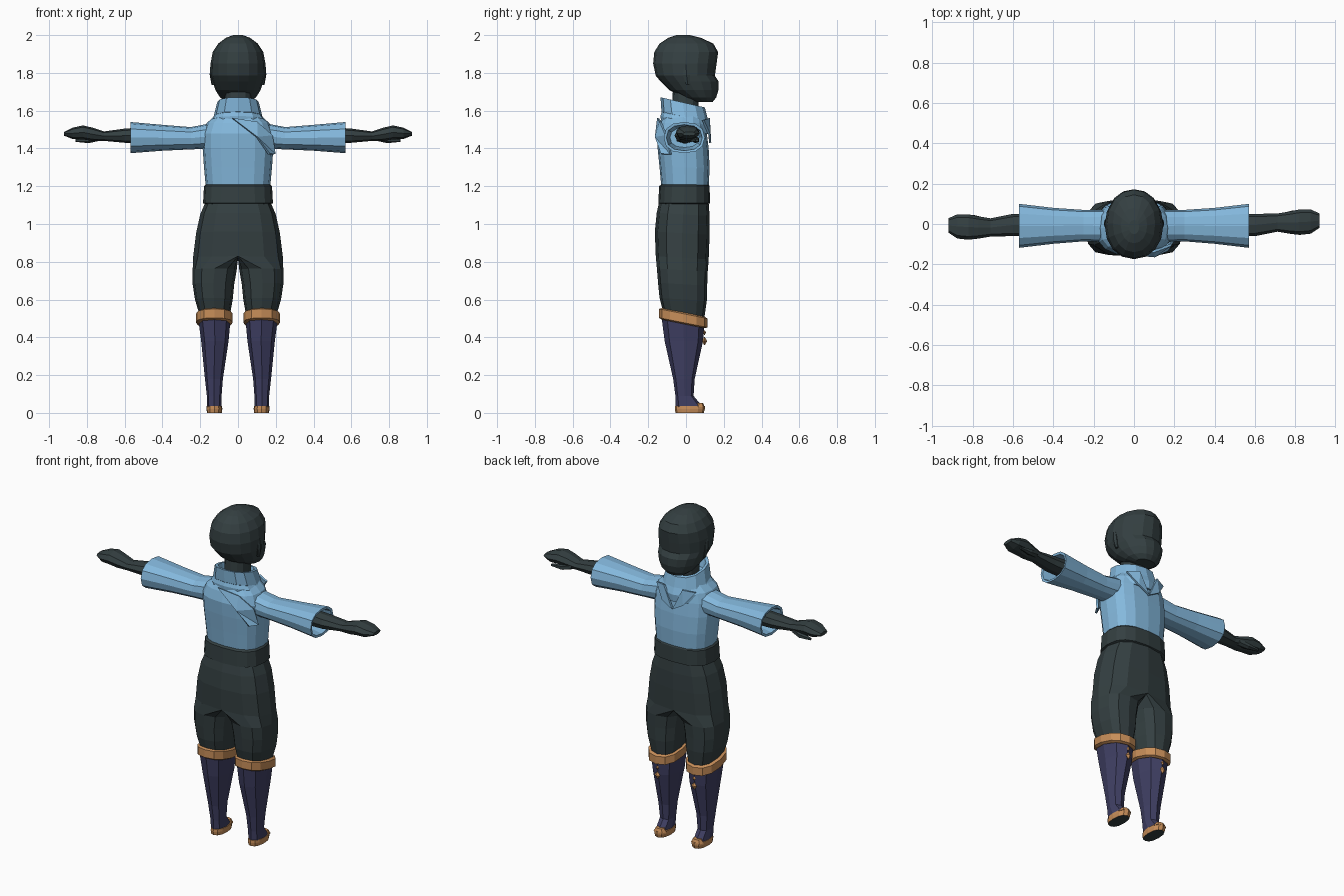
import bpy, bmesh, math

cube = bpy.data.objects.get("Cube")
if cube:
    bpy.data.objects.remove(cube, do_unlink=True)


def material(name, red, green, blue):
    mat = bpy.data.materials.new(name)
    mat.use_nodes = True
    colour = (red, green, blue, 1)
    mat.diffuse_color = colour
    shader = next(node for node in mat.node_tree.nodes if node.type == 'BSDF_PRINCIPLED')
    shader.inputs["Base Color"].default_value = colour
    shader.inputs["Roughness"].default_value = .9
    return mat


slate = material("dark slate", .034, .05, .053)
sky_blue = material("sky blue", .23, .48, .72)
navy = material("navy leather", .05, .05, .125)
tan = material("tan trim", .57, .27, .1)


def finish(name, bm, *mats):
    bmesh.ops.recalc_face_normals(bm, faces=bm.faces)
    mesh = bpy.data.meshes.new(name)
    bm.to_mesh(mesh)
    bm.free()
    for mat in mats:
        mesh.materials.append(mat)
    obj = bpy.data.objects.new(name, mesh)
    bpy.context.collection.objects.link(obj)
    return obj


def signed_power(value, power):
    return math.copysign(abs(value) ** power, value)


def upright(height, across, depth):
    return across, depth, height


def sideways(height, across, depth):
    return height, depth, across


def loft(name, rings, mat, sides=12, power=.85, side=1, place=upright, tilt=0, flat=0):
    """Skin rings of (height, inner, outer, back, front).

    Rings above the flat height become half sections, cut along their inner edge.
    """
    bm = bmesh.new()
    loops = []
    for height, inner, outer, back, front in rings:
        halved = flat and height > flat
        centre = inner if halved else (inner + outer) / 2
        middle = (back + front) / 2
        loop = []
        for i in range(sides):
            angle = math.tau * i / sides
            cosine = signed_power(math.cos(angle), power)
            sine = signed_power(math.sin(angle), power)
            across = centre + cosine * (outer - centre if cosine > 0 else centre - inner)
            depth = middle + sine * (front - back) / 2
            x, y, z = place(height, across, depth)
            loop.append(bm.verts.new((side * x, y, z + tilt * y)))
        loops.append(loop)
    for low, high in zip(loops, loops[1:]):
        for i in range(sides):
            bm.faces.new((low[i - 1], low[i], high[i], high[i - 1]))
    bm.faces.new(loops[0])
    bm.faces.new(loops[-1])
    return finish(name, bm, mat)


def body(name, rings, mat, **options):
    """Loft on the centre line from rings of (height, half width, back, front)."""
    full = [(height, -half, half, back, front) for height, half, back, front in rings]
    return loft(name, full, mat, **options)


def plate(name, points, mat, thickness=.012):
    bm = bmesh.new()
    bm.faces.new([bm.verts.new(point) for point in points])
    bmesh.ops.triangulate(bm, faces=bm.faces)
    solid = finish(name, bm, mat).modifiers.new("thickness", 'SOLIDIFY')
    solid.thickness = thickness
    solid.offset = 0


# Head with jaw, sunken eye line and brow
body("head", [
    (1.645, .06, .05, .14), (1.67, .095, -.02, .16), (1.71, .12, -.09, .172),
    (1.755, .135, -.135, .172), (1.785, .143, -.16, .153), (1.85, .145, -.174, .162),
    (1.91, .134, -.168, .17), (1.955, .105, -.14, .145), (1.985, .065, -.095, .08),
    (2, .025, -.05, .02)], slate, sides=16, power=.95)
body("neck", [(1.5, .07, -.08, .06), (1.7, .07, -.07, .07)], slate)

# Tunic body with sloping shoulders
body("tunic", [
    (1.19, .17, -.13, .12), (1.3, .18, -.14, .125), (1.4, .187, -.15, .12),
    (1.48, .185, -.155, .11), (1.535, .165, -.14, .1), (1.575, .12, -.12, .09)],
    sky_blue, sides=16, power=.75)

# Turned collar, high at the nape
body("collar_base", [(1.5, .145, -.13, .125), (1.545, .145, -.135, .13),
                     (1.58, .12, -.125, .115)], sky_blue, tilt=-.2)
body("collar", [(1.55, .115, -.115, .1), (1.565, .13, -.13, .12), (1.64, .11, -.135, .1),
                (1.64, .095, -.115, .08), (1.59, .085, -.1, .07)], sky_blue, tilt=-.23)

# Wrap crossing the back of the tunic
plate("back_wrap", [(-.03, -.147, 1.56), (.1, -.135, 1.54), (.18, -.105, 1.47),
                    (.195, -.08, 1.37), (.165, -.13, 1.37), (.1, -.16, 1.46)], sky_blue)

# Belt
body("belt", [(1.105, .17, -.13, .115), (1.11, .185, -.147, .127),
              (1.2, .18, -.142, .125), (1.21, .17, -.13, .118)], slate, sides=16, power=.75)

for label, side in (("left", 1), ("right", -1)):
    # Chest lapel
    plate(label + "_lapel", [(0, .128, 1.43), (side * .07, .125, 1.47),
                             (side * .13, .09, 1.55), (side * .06, .12, 1.56)], sky_blue)

    # Trouser half: joined at the centre line above, round leg below
    loft(label + "_trouser", [
        (1.12, 0, .17, -.14, .12), (1.05, 0, .2, -.155, .125), (.95, 0, .222, -.165, .125),
        (.82, 0, .238, -.16, .12), (.755, .007, .24, -.154, .115), (.68, .02, .24, -.148, .112),
        (.6, .028, .228, -.14, .11), (.515, .043, .203, -.118, .098)],
        slate, power=.78, side=side, tilt=-.06, flat=.8)

    # Boot shaft narrowing to the ankle, then the foot
    loft(label + "_boot", [
        (.51, .038, .212, -.13, .1), (.38, .05, .195, -.113, .09), (.18, .08, .175, -.068, .046),
        (.09, .087, .165, -.056, .04), (.03, .087, .165, -.056, .09)],
        navy, sides=8, side=side)

    # Slanted boot cuff
    loft(label + "_boot_cuff", [
        (.468, .04, .21, -.13, .1), (.475, .028, .223, -.143, .113),
        (.522, .028, .223, -.143, .113), (.53, .045, .207, -.125, .095)],
        tan, side=side, tilt=-.2)

    # Welt with a dark underside
    sole = loft(label + "_sole", [(0, .086, .164, -.056, .094), (.02, .083, .167, -.059, .1),
                                  (.036, .084, .166, -.058, .1)], tan, side=side)
    sole.data.materials.append(slate)
    for face in sole.data.polygons:
        face.material_index = int(face.normal.z < -.9)

    # Raised toe cap
    loft(label + "_toe_cap", [(.03, .086, .164, .03, .1), (.052, .1, .15, .05, .09)],
         tan, sides=8, side=side)

    # Diamond studs on the shin
    for name, height, radius in (("_lower_stud", .38, .024), ("_upper_stud", .425, .014)):
        bm = bmesh.new()
        bmesh.ops.create_uvsphere(bm, u_segments=4, v_segments=2, radius=radius)
        bmesh.ops.scale(bm, vec=(.8, .6, 1), verts=bm.verts)
        bmesh.ops.translate(bm, vec=(side * .123, .098, height), verts=bm.verts)
        finish(label + name, bm, tan)

    # Flared sleeve with a hollow cuff
    loft(label + "_sleeve", [
        (.11, 1.4, 1.54, -.09, .07), (.25, 1.395, 1.513, -.086, .07),
        (.4, 1.388, 1.525, -.098, .08), (.57, 1.375, 1.54, -.118, .1),
        (.568, 1.388, 1.526, -.104, .086), (.47, 1.405, 1.51, -.085, .07)],
        sky_blue, side=side, place=sideways)

    # Forearm and mitten hand; the two hands swing opposite ways
    def swung(height, across, depth):
        swing = .012 * side if height > .7 else 0
        return height, depth + swing, across

    loft(label + "_hand", [
        (.45, 1.425, 1.515, -.06, .05), (.6, 1.43, 1.505, -.06, .05),
        (.71, 1.44, 1.49, -.05, .04), (.77, 1.44, 1.51, -.06, .05),
        (.82, 1.448, 1.522, -.066, .06), (.875, 1.45, 1.51, -.06, .06),
        (.92, 1.467, 1.488, -.03, .04)], slate, sides=8, side=side, place=swung)
    loft(label + "_thumb", [
        (.735, 1.44, 1.475, 0, .045), (.79, 1.428, 1.462, .02, .058),
        (.86, 1.435, 1.45, .038, .054)], slate, sides=6, side=side, place=swung)

    # Small flat ear
    loft(label + "_ear", [(1.735, .115, .14, 0, .02), (1.79, .125, .15, -.02, .025),
                          (1.845, .125, .146, -.01, .01)], slate, sides=6, side=side)
